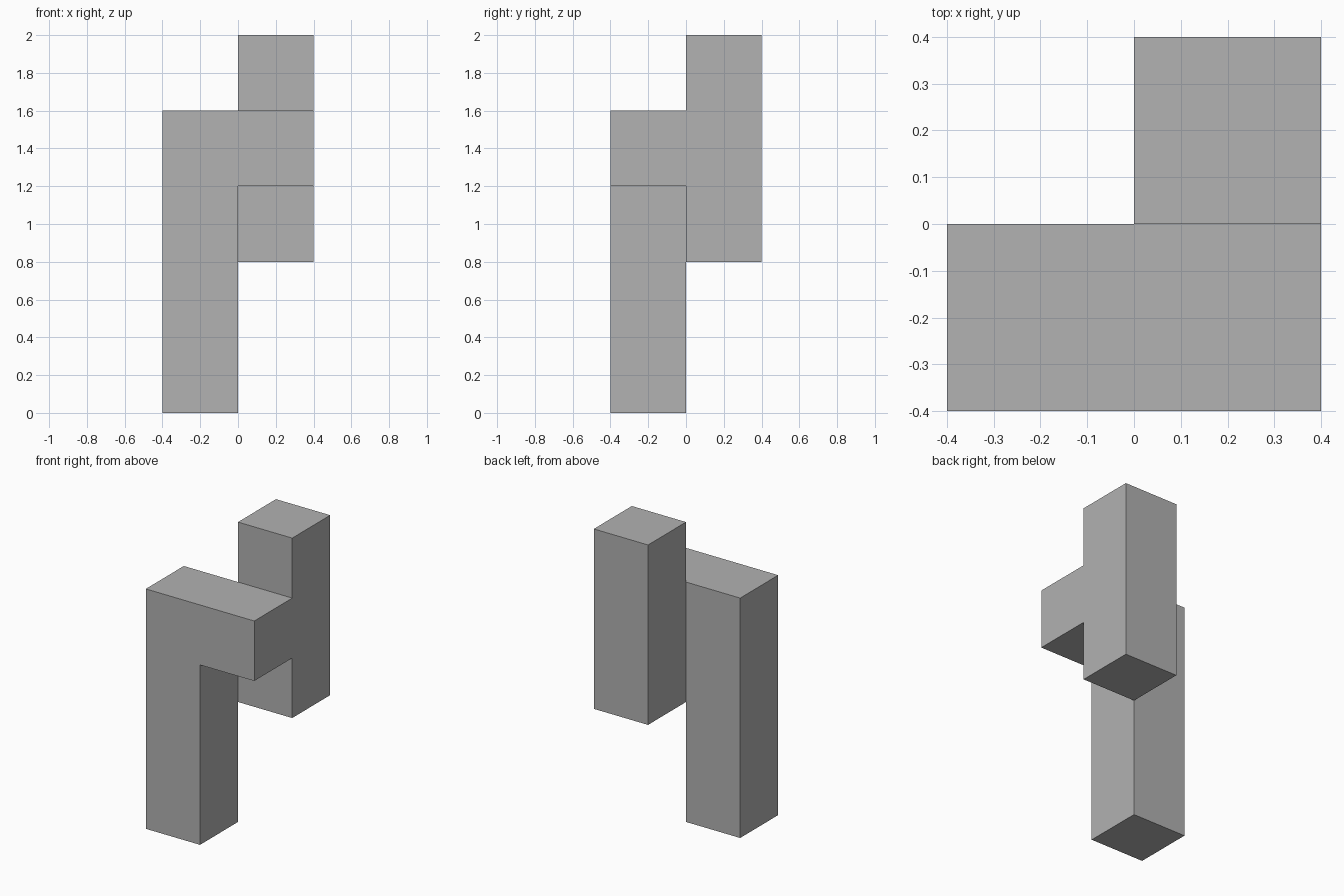
import bpy, bmesh
from mathutils import Vector

cube = bpy.data.objects.get("Cube")
if cube:
    bpy.data.objects.remove(cube, do_unlink=True)

S = 0.4  # edge of one block

# Plain grey material
grey = bpy.data.materials.new("plain_grey")
grey.use_nodes = True
colour = (0.445, 0.445, 0.445, 1)
grey.diffuse_color = colour
grey.node_tree.nodes["Principled BSDF"].inputs["Base Color"].default_value = colour

# Blocks on a grid: tall front leg, one crossing block, raised rear post
cells = {(-1, -1, z) for z in range(4)}
cells.add((0, -1, 3))
cells |= {(0, 0, z) for z in range(2, 5)}

# Outer skin only: one square wherever a block has no neighbour
bm = bmesh.new()
for cell in cells:
    for axis in range(3):
        for side in (0, 1):
            neighbour = list(cell)
            neighbour[axis] += 2 * side - 1
            if tuple(neighbour) in cells:
                continue
            corners = []
            for u, v in ((0, 0), (1, 0), (1, 1), (0, 1)):
                p = Vector(cell)
                p[axis] += side
                p[(axis + 1) % 3] += u
                p[(axis + 2) % 3] += v
                corners.append(bm.verts.new(p * S))
            bm.faces.new(corners if side else corners[::-1])

# Weld the squares and merge flat regions into single faces
bmesh.ops.remove_doubles(bm, verts=bm.verts, dist=0.001)
bmesh.ops.dissolve_limit(bm, angle_limit=0.01, verts=bm.verts, edges=bm.edges)

mesh = bpy.data.meshes.new("block_figure")
bm.to_mesh(mesh)
bm.free()
mesh.materials.append(grey)
bpy.context.collection.objects.link(bpy.data.objects.new("block_figure", mesh))
